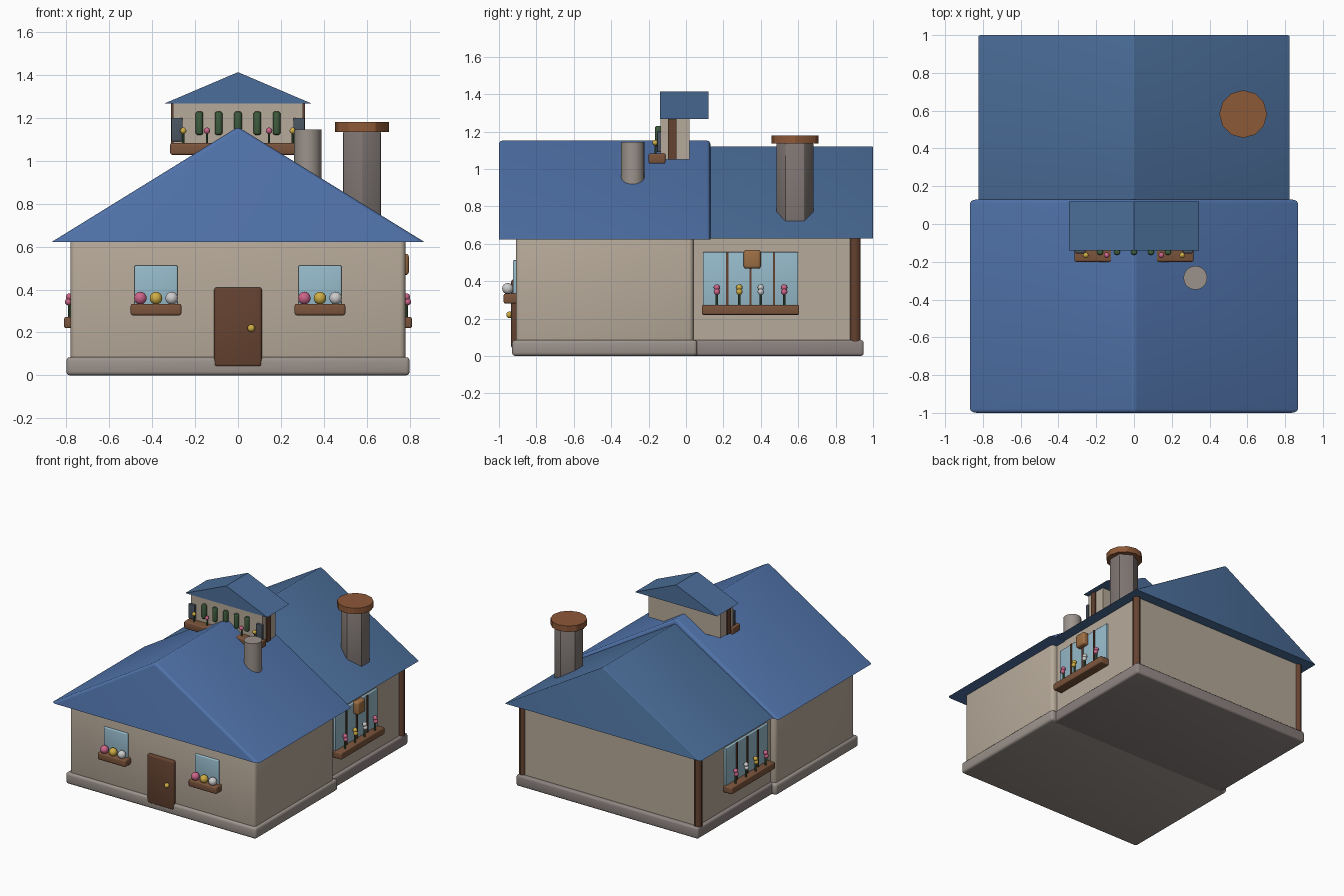
import bpy, bmesh
from mathutils import Matrix, Vector

if "Cube" in bpy.data.objects:
    bpy.data.objects.remove(bpy.data.objects["Cube"])

COLORS = {
    "wall": (0.47, 0.40, 0.32), "stone": (0.33, 0.29, 0.26), "slab": (0.27, 0.23, 0.22),
    "roof": (0.08, 0.17, 0.40), "roof_back": (0.07, 0.155, 0.32), "wood": (0.13, 0.055, 0.03),
    "box": (0.20, 0.09, 0.045), "cap": (0.27, 0.10, 0.04), "brick": (0.21, 0.18, 0.17),
    "glass": (0.31, 0.50, 0.60), "lamp": (0.34, 0.16, 0.06), "pink": (0.60, 0.13, 0.25),
    "yellow": (0.62, 0.42, 0.06), "white": (0.75, 0.75, 0.75), "green": (0.05, 0.11, 0.05),
    "slate": (0.07, 0.09, 0.12),
}
MATS = {}
for n, c in COLORS.items():
    MATS[n] = bpy.data.materials.new(n)
    MATS[n].diffuse_color = (*c, 1)


def finish(name, bm, mat):
    bmesh.ops.recalc_face_normals(bm, faces=bm.faces)
    me = bpy.data.meshes.new(name)
    bm.to_mesh(me)
    bm.free()
    me.materials.append(MATS[mat])
    ob = bpy.data.objects.new(name, me)
    bpy.context.collection.objects.link(ob)
    return ob


def box(name, x, y, z, mat, bev=0.0, seg=3):
    """Box from (min, max) ranges, with rounded edges."""
    bm = bmesh.new()
    bmesh.ops.create_cube(bm, size=1)
    for v in bm.verts:
        v.co = Vector([(r[0] + r[1]) / 2 + c * (r[1] - r[0]) for r, c in zip((x, y, z), v.co)])
    if bev:
        bmesh.ops.bevel(bm, geom=bm.edges[:], offset=bev, segments=seg, profile=0.5, affect='EDGES')
    return finish(name, bm, mat)


def tube(name, x, y, z, r, mat, seg=16, bev=0.0, n=2):
    """Upright cylinder between two heights."""
    bm = bmesh.new()
    bmesh.ops.create_cone(bm, cap_ends=True, segments=seg, radius1=r, radius2=r, depth=z[1] - z[0],
                          matrix=Matrix.Translation((x, y, sum(z) / 2)))
    if bev:
        es = bm.edges[:] if seg < 8 else [e for e in bm.edges if any(len(f.verts) > 4 for f in e.link_faces)]
        bmesh.ops.bevel(bm, geom=es, offset=bev, segments=n, profile=0.5, affect='EDGES')
    return finish(name, bm, mat)


def ball(name, loc, r, mat):
    bm = bmesh.new()
    bmesh.ops.create_uvsphere(bm, u_segments=14, v_segments=8, radius=r, matrix=Matrix.Translation(loc))
    return finish(name, bm, mat)


def gable(name, half, y, eave, top, mat, bev=0.0):
    """Solid triangular roof; ridge and gable rims are rounded, eaves stay sharp."""
    bm = bmesh.new()
    tri = [bm.verts.new((px, y[0], pz)) for px, pz in ((-half, eave), (half, eave), (0, top))]
    f = bm.faces.new(tri)
    ext = bmesh.ops.extrude_face_region(bm, geom=[f])
    bmesh.ops.translate(bm, vec=(0, y[1] - y[0], 0), verts=[v for v in ext["geom"] if isinstance(v, bmesh.types.BMVert)])
    if bev:
        es = [e for e in bm.edges if any(v.co.z > eave + 0.01 for v in e.verts)]
        bmesh.ops.bevel(bm, geom=es, offset=bev, segments=3, profile=0.5, affect='EDGES')
    return finish(name, bm, mat)


# front wing
box("front_plinth", (-0.80, 0.80), (-0.93, 0.06), (0, 0.085), "stone", 0.018)
box("front_walls", (-0.78, 0.78), (-0.91, 0.04), (0.03, 0.65), "wall", 0.025)
gable("front_roof", 0.868, (-1.0, 0.13), 0.622, 1.158, "roof", 0.02)

# back wing
box("back_plinth", (-0.765, 0.765), (0.0, 0.95), (0, 0.085), "slab", 0.015)
box("back_walls", (-0.74, 0.74), (0.0, 0.92), (0.03, 0.64), "wall")
gable("back_roof", 0.822, (0.08, 1.0), 0.628, 1.122, "roof_back", 0.006)

# door and knob
box("door", (-0.112, 0.112), (-0.935, -0.89), (0.04, 0.41), "wood", 0.014)
ball("door_knob", (0.062, -0.943, 0.22), 0.018, "yellow")

# front windows with flower boxes
for s, side in ((-1, "left"), (1, "right")):
    cx = 0.382 * s
    box(f"front_window_{side}", (cx - 0.1, cx + 0.1), (-0.925, -0.89), (0.31, 0.512), "glass", 0.006)
    box(f"front_flower_box_{side}", (cx - 0.118, cx + 0.118), (-0.975, -0.90), (0.28, 0.333), "box", 0.01)
    for i, c in enumerate(("pink", "yellow", "white")):
        ball(f"front_flower_{side}_{i}", (cx + (i - 1) * 0.073, -0.953, 0.36), 0.03, c)

# side windows, flower boxes and corner posts
for s, side in ((-1, "left"), (1, "right")):
    def xr(a, b):
        return tuple(sorted((s * a, s * b)))
    box(f"side_window_{side}", xr(0.72, 0.755), (0.09, 0.60), (0.27, 0.555), "glass", 0.005)
    for i, my in enumerate((0.22, 0.345, 0.47)):
        box(f"mullion_{side}_{i}", xr(0.74, 0.763), (my - 0.006, my + 0.006), (0.27, 0.553), "wood")
    box(f"side_flower_box_{side}", xr(0.73, 0.81), (0.085, 0.605), (0.22, 0.272), "box", 0.008)
    for i, (fy, c) in enumerate(zip((0.165, 0.285, 0.40, 0.525), ("pink", "yellow", "white", "pink"))):
        tube(f"side_stem_{side}_{i}", s * 0.785, fy, (0.26, 0.345), 0.007, "green", 8)
        for j, fz in enumerate((0.343, 0.366)):
            ball(f"side_flower_{side}_{i}_{j}", (s * (0.79 - 0.005 * j), fy, fz), 0.017, c)
    tube(f"corner_post_{side}", s * 0.735, 0.905, (0.07, 0.64), 0.029, "wood", 12)
box("side_lamp", (0.745, 0.796), (0.308, 0.40), (0.467, 0.567), "lamp", 0.015)

# chimneys
tube("chimney", 0.578, 0.582, (0.60, 1.14), 0.102, "brick", 6, 0.010)
tube("chimney_cap", 0.578, 0.582, (1.135, 1.18), 0.126, "cap", 12)
tube("stove_pipe", 0.325, -0.285, (0.85, 1.145), 0.063, "stone", 20)

# rooftop dormer
box("dormer_walls", (-0.302, 0.302), (-0.135, 0.02), (1.05, 1.28), "wall")
gable("dormer_roof", 0.345, (-0.14, 0.12), 1.266, 1.413, "roof_back")
box("dormer_flower_box", (-0.316, 0.316), (-0.20, -0.11), (1.028, 1.083), "box", 0.009)
for s, side in ((-1, "left"), (1, "right")):
    box(f"dormer_post_{side}", tuple(sorted((s * 0.27, s * 0.312))), (-0.095, -0.052), (1.05, 1.27), "wood")
    box(f"dormer_shutter_{side}", tuple(sorted((s * 0.258, s * 0.31))), (-0.155, -0.133), (1.09, 1.2), "slate", 0.004)
    for i, (fx, c) in enumerate(((0.145, "pink"), (0.255, "yellow"))):
        tube(f"dormer_stem_{side}_{i}", s * fx, -0.163, (1.07, 1.135), 0.005, "green", 8)
        ball(f"dormer_flower_{side}_{i}", (s * fx, -0.165, 1.14), 0.015, c)
for i in range(5):
    tube(f"dormer_shrub_{i}", (i - 2) * 0.09, -0.148, (1.12, 1.23), 0.018, "green", 12, 0.012, 3)

# smooth shading, sharp edges kept
bpy.ops.object.select_all(action='SELECT')
bpy.context.view_layer.objects.active = bpy.data.objects["front_walls"]
bpy.ops.object.shade_smooth_by_angle()

for m in bpy.data.materials:
    if m.users and not m.is_grease_pencil:
        m.use_nodes = True
        m.node_tree.nodes["Principled BSDF"].inputs["Base Color"].default_value = m.diffuse_color
